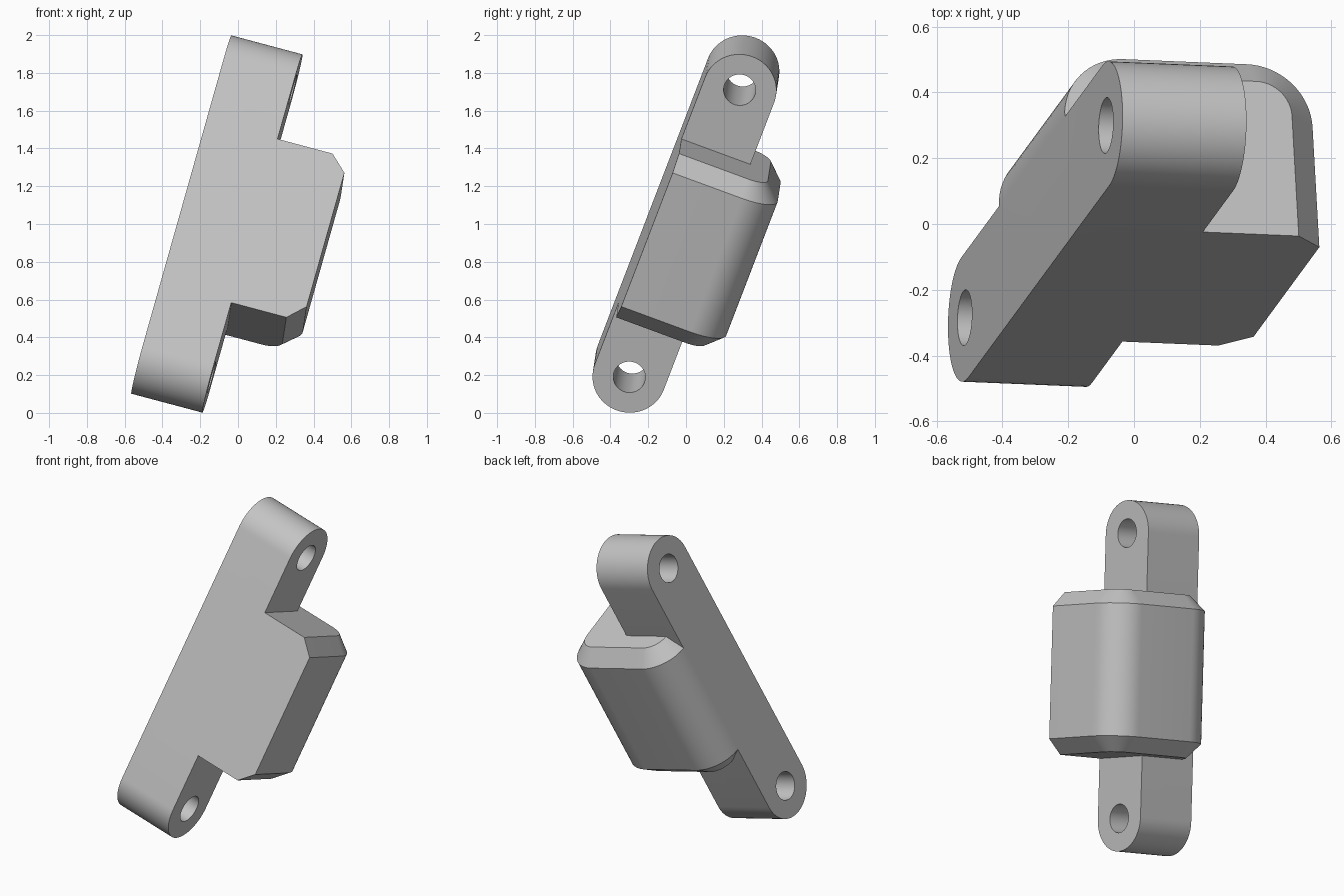
import bpy, bmesh
from math import sin, cos, pi
from mathutils import Vector, Matrix

if "Cube" in bpy.data.objects:
    bpy.data.objects.remove(bpy.data.objects["Cube"])

R = 0.195          # end radius, also the module of all main sizes
HALF = 0.842       # half distance between the pin holes
HOLE = 0.085
BODY, CHAMFER = 0.48, 0.088

grey = bpy.data.materials.new("light grey")
grey.use_nodes = True
grey.diffuse_color = (0.55, 0.55, 0.55, 1)
grey.node_tree.nodes["Principled BSDF"].inputs["Base Color"].default_value = grey.diffuse_color


def arc(cx, cy, r, start, end, steps):
    return [(cx + r * cos(start + (end - start) * i / steps),
             cy + r * sin(start + (end - start) * i / steps)) for i in range(steps + 1)]


def loft(name, rings):
    """Solid through matching rings of points, capped at both ends."""
    bm = bmesh.new()
    loops = [[bm.verts.new(p) for p in ring] for ring in rings]
    for low, high in zip(loops, loops[1:]):
        for i in range(len(low)):
            j = (i + 1) % len(low)
            bm.faces.new((low[i], low[j], high[j], high[i]))
    bm.faces.new(loops[0][::-1])
    bm.faces.new(loops[-1])
    bmesh.ops.recalc_face_normals(bm, faces=bm.faces)
    mesh = bpy.data.meshes.new(name)
    bm.to_mesh(mesh)
    bm.free()
    mesh.materials.append(grey)
    obj = bpy.data.objects.new(name, mesh)
    bpy.context.collection.objects.link(obj)
    return obj


def boolean(target, tool, operation):
    mod = target.modifiers.new(operation, "BOOLEAN")
    mod.operation, mod.solver, mod.object = operation, "EXACT", tool
    bpy.context.view_layer.objects.active = target
    bpy.ops.object.modifier_apply(modifier=mod.name)
    bpy.data.objects.remove(tool)


def across(outline, x0, x1):
    return [[(x, y, z) for y, z in outline] for x in (x0, x1)]


# Long link with round ends
stadium = arc(0, HALF, R, 0, pi, 32) + arc(0, -HALF, R, pi, 2 * pi, 32)
bracket = loft("link_bracket", across(stadium, 0, 2 * R))


# Block: flat front, rounded back corners, chamfered ends
def block_ring(inset, z):
    r = R - inset
    outline = [(inset, -R), (4 * R - inset, -R)]
    outline += arc(3 * R, R, r, 0, pi / 2, 16) + arc(R, R, r, pi / 2, pi, 16)
    return [(x, y, z) for x, y in outline]


edge = BODY - CHAMFER
block = loft("block", [block_ring(CHAMFER, -BODY), block_ring(0, -edge),
                       block_ring(0, edge), block_ring(CHAMFER, BODY)])
boolean(bracket, block, "UNION")

# Pin holes through both ends
for z in (-HALF, HALF):
    circle = arc(0, z, HOLE, 0, 2 * pi, 40)[:-1]
    boolean(bracket, loft("hole_cutter", across(circle, -0.1, 0.5)), "DIFFERENCE")

for obj in bpy.context.selected_objects:
    obj.select_set(False)
bracket.select_set(True)
bpy.context.view_layer.objects.active = bracket
bpy.ops.object.shade_smooth_by_angle(angle=pi / 6)

# Tilted resting pose
up = Vector((0.255, 0.347, 0.903)).normalized()
side = Vector((0.966, -0.04, -0.257))
back = up.cross(side).normalized()
side = back.cross(up)
pose = Matrix((side, back, up)).transposed().to_4x4()
bracket.matrix_world = Matrix.Translation((-0.30, 0.0075, 1.05)) @ pose
